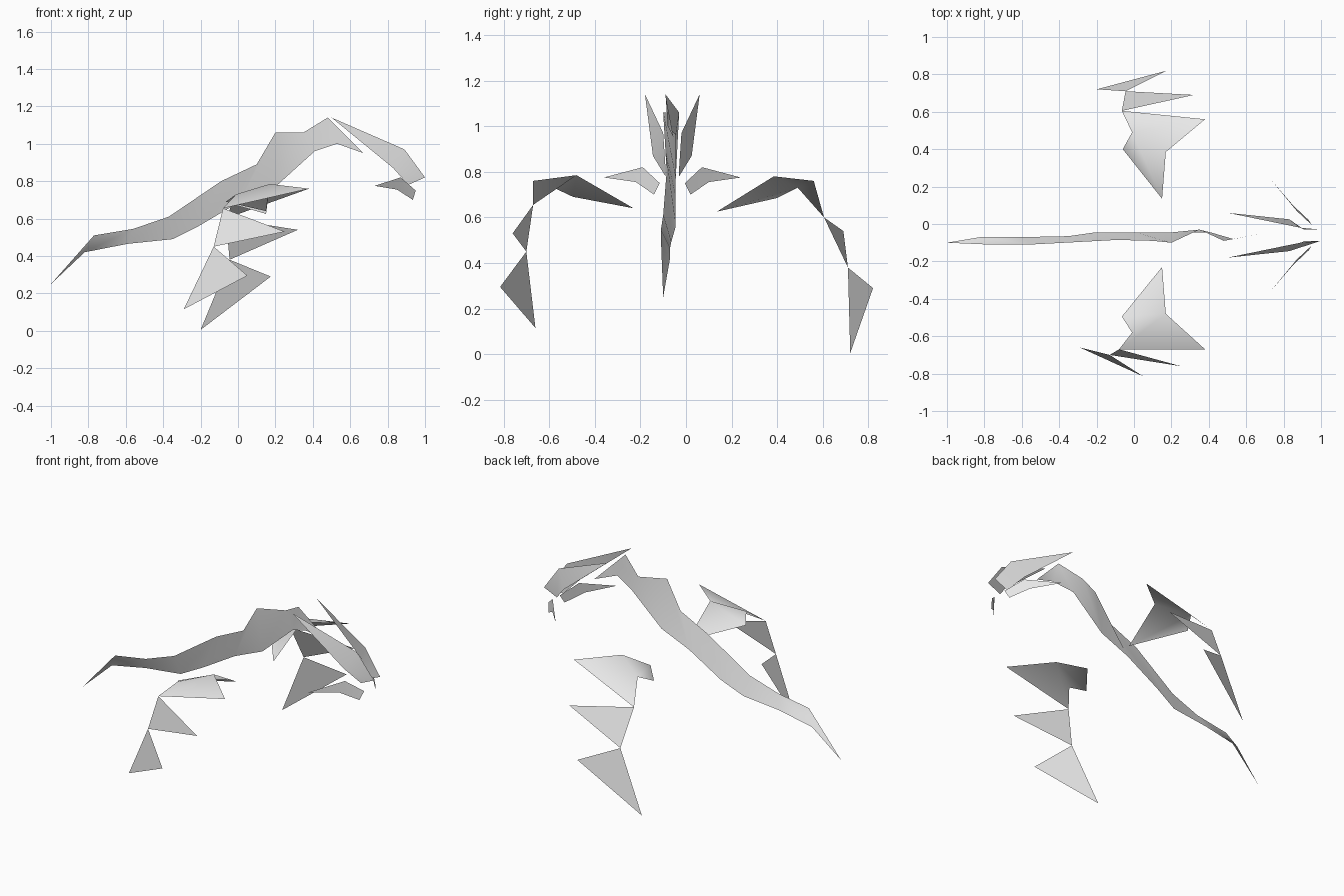
import bpy
import bmesh
from mathutils import Vector

default_cube = bpy.data.objects.get("Cube")
if default_cube:
    bpy.data.objects.remove(default_cube, do_unlink=True)

# One plain grey for every sheet
grey = bpy.data.materials.new("plain_grey")
grey.use_nodes = True
grey.diffuse_color = (0.8, 0.8, 0.8, 1)
grey.node_tree.nodes["Principled BSDF"].inputs["Base Color"].default_value = grey.diffuse_color


def make_sheet(name, points, faces, flip=False):
    """Thin folded sheet with smooth shading over its gentle folds."""
    sheet = bmesh.new()
    corners = [sheet.verts.new(point) for point in points]
    for face in faces:
        order = reversed(face) if flip else face
        new_face = sheet.faces.new([corners[index] for index in order])
        new_face.smooth = True
    mesh = bpy.data.meshes.new(name)
    sheet.to_mesh(mesh)
    sheet.free()
    mesh.materials.append(grey)
    result = bpy.data.objects.new(name, mesh)
    bpy.context.scene.collection.objects.link(result)
    return result


def make_ribbon(name, start, upper_edge, lower_edge, end):
    """Long strip between two edges, closed to a point at both ends."""
    count = len(upper_edge)
    points = [start] + upper_edge + lower_edge + [end]
    last = len(points) - 1
    faces = [(0, count + 1, 1)]
    for upper in range(1, count):
        lower = upper + count
        faces.append((lower, lower + 1, upper + 1, upper))
    faces.append((last - 1, last, count))
    return make_sheet(name, points, faces)


# Body: a wavy ribbon from tail tip to neck
back_edge = [(-.77, -.11, .51), (-.56, -.11, .545), (-.37, -.1, .61),
             (-.09, -.085, .8), (.1, -.09, .89), (.2, -.1, 1.06),
             (.35, -.03, 1.06), (.48, -.09, 1.14)]
belly_edge = [(-.82, -.07, .42), (-.59, -.07, .465), (-.35, -.065, .49),
              (-.21, -.045, .56), (.01, -.045, .69), (.2, -.045, .77),
              (.41, -.045, .96), (.53, -.08, 1)]
make_ribbon("body_ribbon", (-1, -.1, .25), back_edge, belly_edge, (.67, -.055, .95))


# Head: an upper and a lower sheet on each side of the body's middle plane
MIDDLE = -.06
upper_head = [(.5, .12, 1.14), (.89, .04, .97), (1, .03, .82),
              (.91, .03, .78), (.83, .085, .87)]
lower_jaw = [(.73, .3, .775), (.87, .13, .82), (.95, .055, .75),
             (.935, .08, .7), (.85, .16, .755)]
head_faces = [(0, 1, 4), (1, 2, 3, 4)]
for side, sign in (("left", 1), ("right", -1)):
    for part, outline in (("upper_head", upper_head), ("lower_jaw", lower_jaw)):
        points = [Vector((x, MIDDLE + sign * y, z)) for x, y, z in outline]
        make_sheet(side + "_" + part, points, head_faces, flip=sign < 0)


def make_leg(side, plate, knee_fin, ankle, foot_fin, toe, flip):
    """Folded shoulder plate, then two triangles hung corner to corner."""
    knee = plate[3]
    make_sheet(side + "_shoulder_plate", plate, [(0, 5, 2, 1), (2, 5, 4, 3)], flip)
    make_sheet(side + "_shin", [knee, knee_fin, ankle], [(0, 1, 2)], flip)
    make_sheet(side + "_foot", [ankle, foot_fin, toe], [(0, 1, 2)], flip)


# Legs: each is posed differently
make_leg("back_leg",
         plate=[(.15, .135, .625), (-.06, .4, .685), (-.01, .49, .73),
                (-.065, .605, .6), (.38, .56, .76), (.17, .385, .78)],
         knee_fin=(.32, .69, .54), ankle=(-.045, .71, .38),
         foot_fin=(.175, .82, .29), toe=(-.2, .72, .005), flip=False)
make_leg("front_leg",
         plate=[(.15, -.23, .64), (-.065, -.495, .69), (-.01, -.58, .73),
                (-.08, -.67, .655), (.38, -.67, .76), (.17, -.48, .785)],
         knee_fin=(.25, -.76, .53), ankle=(-.13, -.7, .45),
         foot_fin=(.05, -.815, .295), toe=(-.29, -.66, .115), flip=True)
